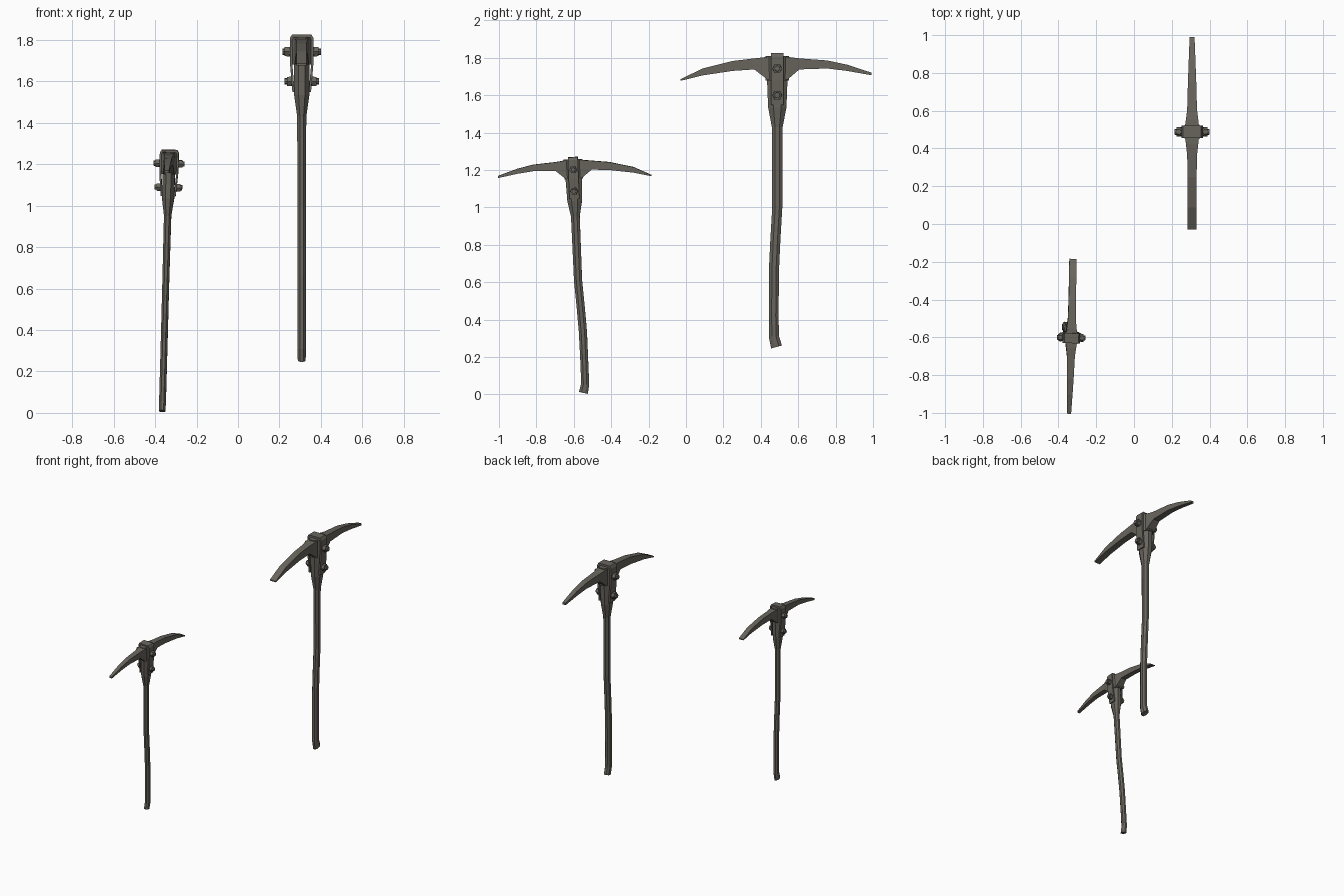
import bpy, bmesh, math
from mathutils import Matrix, Vector

if "Cube" in bpy.data.objects:
    bpy.data.objects.remove(bpy.data.objects["Cube"])

mat = bpy.data.materials.new("weathered grey brown")
mat.diffuse_color = (0.14, 0.13, 0.11, 1)
mat.use_nodes = True
mat.node_tree.nodes["Principled BSDF"].inputs["Base Color"].default_value = mat.diffuse_color


def loft(bm, rings):
    """Skin a list of equal-length point rings and cap both ends."""
    vs = [[bm.verts.new(p) for p in r] for r in rings]
    n = len(vs[0])
    for a, b in zip(vs, vs[1:]):
        for i in range(n):
            j = (i + 1) % n
            bm.faces.new((a[i], a[j], b[j], b[i]))
    bm.faces.new(vs[0][::-1])
    bm.faces.new(vs[-1])


def oval(z, yc, ry, rx, slant=0.0, n=8):
    """Horizontal n-gon with flats facing the axes."""
    k = 1 / math.cos(math.pi / n)
    pts = []
    for i in range(n):
        a = 2 * math.pi * (i + 0.5) / n
        y = ry * k * math.sin(a)
        pts.append((rx * k * math.cos(a), yc + y, z + slant * y))
    return pts


def hexagon(x, z, r, n=6):
    return [(x, r * math.cos(2 * math.pi * i / n), z + r * math.sin(2 * math.pi * i / n))
            for i in range(n)]


# handle: curved shaft, swelling into the eye
def handle(bm):
    loft(bm, [oval(*s) for s in [
        (0.254, -0.004, 0.029, 0.019, 0.27), (0.31, -0.018, 0.027, 0.0205, 0.1),
        (0.42, -0.019, 0.026, 0.0205), (0.66, -0.018, 0.027, 0.0205),
        (0.83, -0.010, 0.027, 0.0205), (1.0, 0, 0.027, 0.0205),
        (1.43, 0, 0.029, 0.022), (1.535, 0, 0.049, 0.037),
        (1.69, 0, 0.055, 0.037), (1.80, 0, 0.055, 0.037)]])


# head: flat chisel on one side, narrow point on the other, lugs in the middle
def head(bm):
    rings = []
    for y, zt, zb, w in [
            (-0.518, 1.685, 1.677, 0.024), (-0.40, 1.743, 1.706, 0.024),
            (-0.24, 1.783, 1.730, 0.024), (-0.123, 1.797, 1.738, 0.026),
            (-0.053, 1.805, 1.684, 0.034), (0.055, 1.805, 1.684, 0.034),
            (0.118, 1.797, 1.738, 0.026), (0.267, 1.786, 1.743, 0.022),
            (0.374, 1.763, 1.730, 0.018), (0.503, 1.721, 1.707, 0.013)]:
        rings.append([(-w, y, zb), (w, y, zb), (w, y, zt), (-w, y, zt)])
    loft(bm, rings)


# eye collar around the handle top
def eye_collar(bm):
    loft(bm, [oval(1.68, 0, 0.062, 0.045), oval(1.73, 0, 0.064, 0.046),
              oval(1.811, 0, 0.064, 0.046)])


# strap: U-shaped plate folded over the head
def strap(bm):
    outer = [(0.045, 1.548), (0.056, 1.68), (0.057, 1.808), (0.047, 1.826)]
    inner = [(0.034, 1.548), (0.045, 1.68), (0.046, 1.80), (0.040, 1.812)]
    half = list(zip(outer, inner))
    path = half + [((-o[0], o[1]), (-i[0], i[1])) for o, i in reversed(half)]
    w = 0.033
    loft(bm, [[(o[0], -w, o[1]), (o[0], w, o[1]), (i[0], w, i[1]), (i[0], -w, i[1])]
              for o, i in path])


# bolts: washer, hex nut and stub on both sides
def bolts(bm):
    for z, x0 in ((1.743, 0.055), (1.600, 0.045)):
        for s in (-1, 1):
            for a, b, r, n in ((-0.004, 0.007, 0.024, 10), (0.007, 0.027, 0.026, 6),
                               (0.027, 0.038, 0.016, 8)):
                loft(bm, [hexagon(s * (x0 + a), z, r, n), hexagon(s * (x0 + b), z, r * 0.96, n)])


# placements: large upright pickaxe, smaller turned and slightly tilted one
R = lambda deg, ax: Matrix.Rotation(math.radians(deg), 4, ax)
large = Matrix.Translation((0.3075, 0.488, 0))
small = (Matrix.Translation((-0.3325, -0.602, 1.203)) @ R(1.6, 'Y') @ R(2.4, 'X')
         @ R(178.6, 'Z') @ Matrix.Scale(0.803, 4) @ Matrix.Translation((0, 0, -1.743)))

for name, build in (("handle", handle), ("head", head), ("eye_collar", eye_collar),
                    ("strap", strap), ("bolts", bolts)):
    bm = bmesh.new()
    build(bm)
    bmesh.ops.recalc_face_normals(bm, faces=bm.faces)
    me = bpy.data.meshes.new(name)
    bm.to_mesh(me)
    bm.free()
    me.materials.append(mat)
    for size, m in (("large", large), ("small", small)):
        ob = bpy.data.objects.new(f"{size}_pickaxe_{name}", me)
        ob.matrix_world = m
        bpy.context.collection.objects.link(ob)
